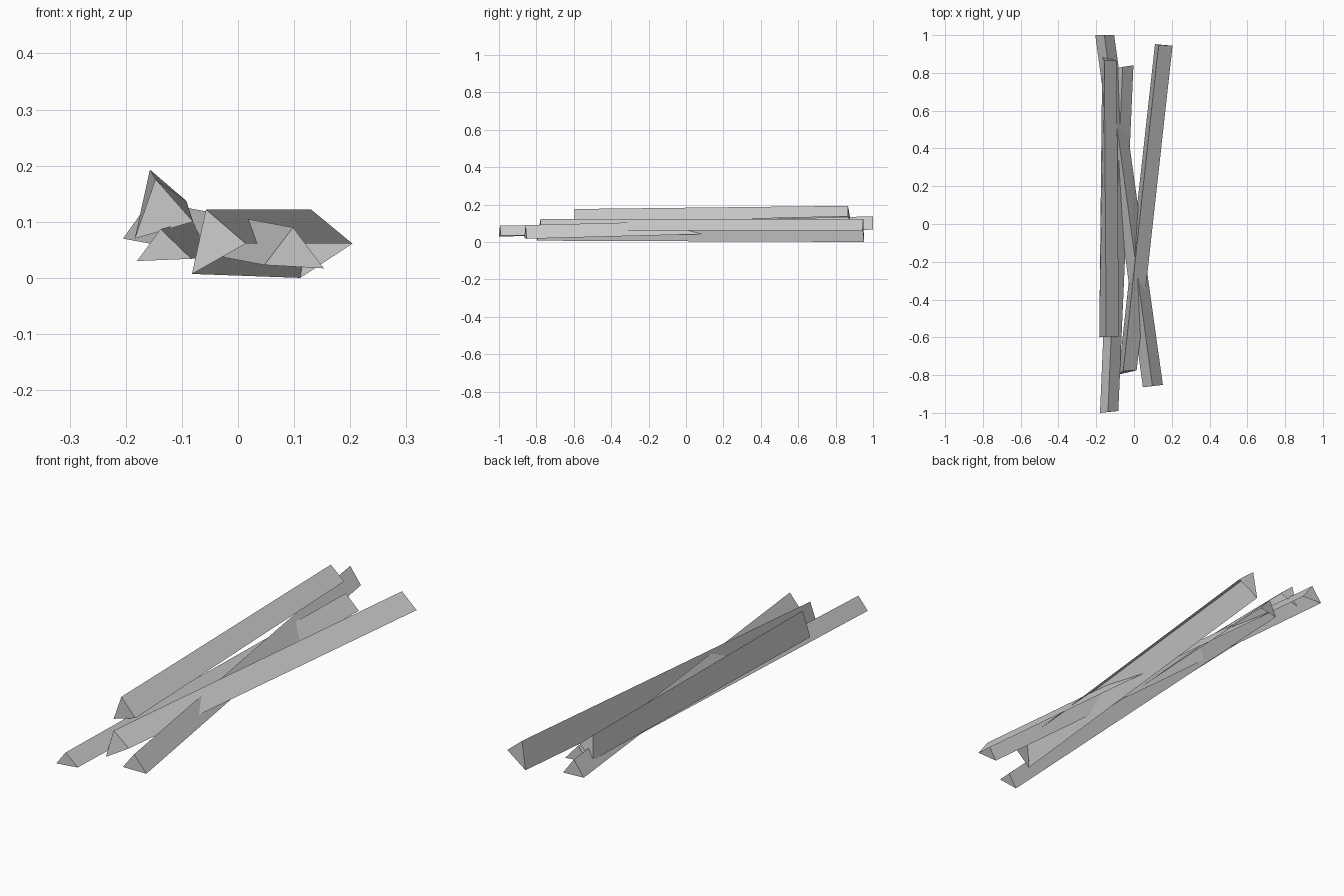
import bpy, bmesh

# One plain grey for all the split sticks
grey = bpy.data.materials.new("plain_grey")
grey.diffuse_color = (0.6, 0.6, 0.6, 1)


def stick(name, front, back):
    """Stick between two end triangles (apex, right, left), open underneath."""
    bm = bmesh.new()
    f = [bm.verts.new(p) for p in front]
    b = [bm.verts.new(p) for p in back]
    # end caps
    bm.faces.new((f[0], f[2], f[1]))
    bm.faces.new((b[0], b[1], b[2]))
    # two sloping sides
    bm.faces.new((f[0], f[1], b[1], b[0]))
    bm.faces.new((f[2], f[0], b[0], b[2]))
    mesh = bpy.data.meshes.new(name)
    bm.to_mesh(mesh)
    bm.free()
    mesh.materials.append(grey)
    bpy.context.collection.objects.link(bpy.data.objects.new(name, mesh))


# Thick stick leaning to the right at the back
stick("wide_stick",
      [(-0.057, -0.778, 0.122), (0.014, -0.775, 0.061), (-0.082, -0.797, 0.007)],
      [(0.130, 0.948, 0.122), (0.204, 0.944, 0.061), (0.111, 0.952, 0.0)])

# Stick crossing it, leaning to the left at the back
stick("crossing_stick",
      [(0.098, -0.858, 0.090), (0.153, -0.852, 0.017), (0.047, -0.864, 0.023)],
      [(-0.157, 1.0, 0.137), (-0.105, 1.0, 0.066), (-0.205, 1.0, 0.070)])

# Low stick on the left
stick("lower_stick",
      [(-0.138, -0.995, 0.087), (-0.083, -0.990, 0.034), (-0.180, -1.0, 0.030)],
      [(-0.060, 0.832, 0.107), (-0.003, 0.840, 0.042), (-0.102, 0.822, 0.042)])

# Short stick lying on top
stick("top_stick",
      [(-0.147, -0.597, 0.176), (-0.080, -0.595, 0.100), (-0.184, -0.597, 0.070)],
      [(-0.157, 0.866, 0.193), (-0.092, 0.866, 0.137), (-0.168, 0.884, 0.092)])
